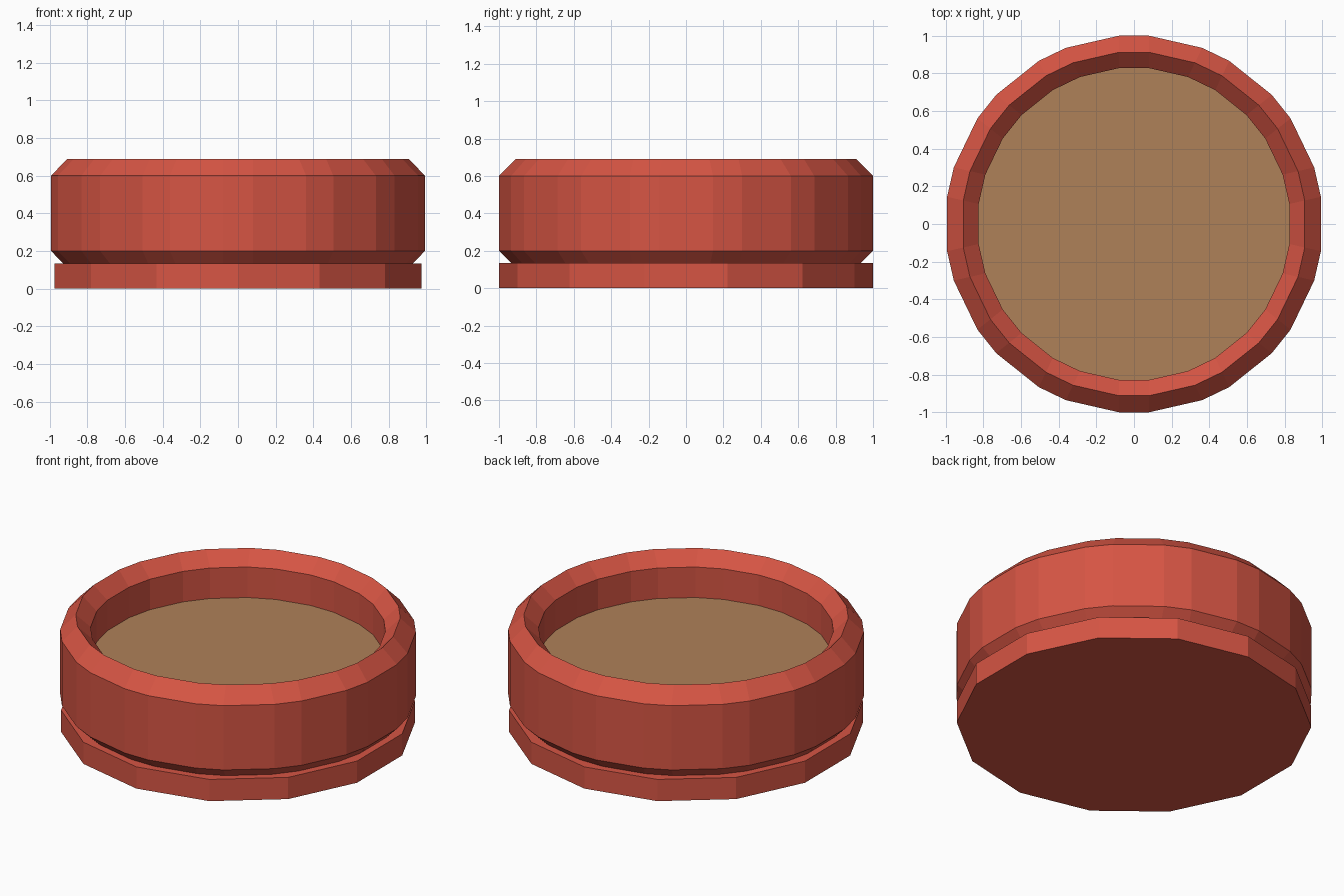
import bpy
import bmesh
from math import tau, sin, cos

cube = bpy.data.objects.get("Cube")
if cube:
    bpy.data.objects.remove(cube)

SIDES = 14
BEVEL = 0.08  # half width of the chamfer on each upright corner


def make_material(name, colour):
    mat = bpy.data.materials.new(name)
    mat.use_nodes = True
    mat.diffuse_color = colour
    mat.node_tree.nodes["Principled BSDF"].inputs["Base Color"].default_value = colour
    return mat


def outline(radius, chamfered):
    """Points of a regular polygon, optionally with chamfered corners."""
    points = []
    for i in range(SIDES):
        a = tau * i / SIDES
        for offset in ((BEVEL, -BEVEL) if chamfered else (0,)):
            points.append((offset * cos(a) - radius * sin(a),
                           offset * sin(a) + radius * cos(a)))
    return points


def lathe(name, profile, mat, chamfered=True):
    """Stack rings of (radius, height), bridge them and cap both ends."""
    bm = bmesh.new()
    rings = [[bm.verts.new((x, y, z)) for x, y in outline(r, chamfered)]
             for r, z in profile]
    for low, high in zip(rings, rings[1:]):
        n = len(low)
        for i in range(n):
            j = (i + 1) % n
            bm.faces.new((low[i], low[j], high[j], high[i]))
    bm.faces.new(rings[0])
    bm.faces.new(rings[-1])
    bmesh.ops.recalc_face_normals(bm, faces=bm.faces)
    mesh = bpy.data.meshes.new(name)
    bm.to_mesh(mesh)
    bm.free()
    mesh.materials.append(mat)
    obj = bpy.data.objects.new(name, mesh)
    bpy.context.collection.objects.link(obj)
    return obj


red = make_material("red_clay", (0.67, 0.09, 0.057, 1))
tan = make_material("tan_filling", (0.43, 0.22, 0.098, 1))

# Plain foot with sharp corners
lathe("foot", [(1, 0), (1, 0.135)], red, chamfered=False)

# Hollow body: chamfered outside, sharp rim, sloped lip and upright inner wall
lathe("bowl_body", [(0.935, 0.135), (1, 0.2), (1, 0.6), (0.912, 0.69),
                    (0.828, 0.61), (0.828, 0.4)], red)

# Flat filling inside the bowl
lathe("filling", [(0.828, 0.4), (0.828, 0.42)], tan)
